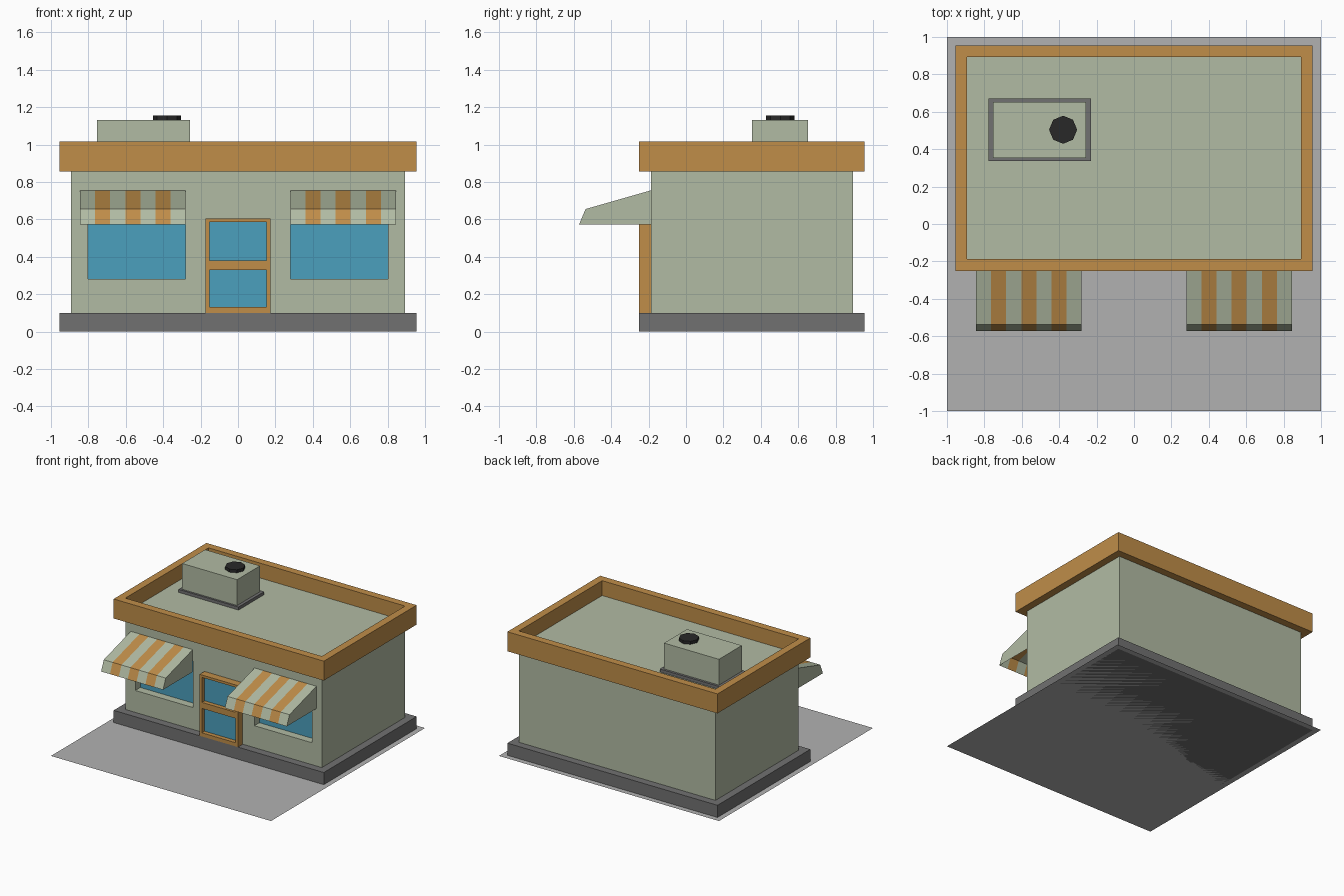
import bpy, bmesh

if "Cube" in bpy.data.objects:
    bpy.data.objects.remove(bpy.data.objects["Cube"])


def material(name, r, g, b):
    """Material from 0-255 display values, stored as linear colour."""
    m = bpy.data.materials.new(name)
    m.diffuse_color = [(c / 255) ** 2.2 for c in (r, g, b)] + [1]
    m.use_nodes = True
    m.node_tree.nodes["Principled BSDF"].inputs["Base Color"].default_value = m.diffuse_color
    return m


GREEN = material("sage_green", 176, 186, 162)
ORANGE = material("warm_orange", 190, 140, 74)
BLUE = material("window_blue", 76, 158, 188)
DARK = material("dark_grey", 112, 112, 112)
PALE = material("pavement_grey", 176, 176, 176)
BLACK = material("vent_black", 45, 45, 45)


def finish(name, bm, *mats):
    mesh = bpy.data.meshes.new(name)
    bm.to_mesh(mesh)
    bm.free()
    for m in mats:
        mesh.materials.append(m)
    ob = bpy.data.objects.new(name, mesh)
    bpy.context.collection.objects.link(ob)
    return ob


def box(name, x, y, z, *mats):
    """Box from (min, max) ranges on each axis."""
    bm = bmesh.new()
    bmesh.ops.create_cube(bm, size=1)
    for v in bm.verts:
        v.co = [r[c > 0] for r, c in zip((x, y, z), v.co)]
    return finish(name, bm, *mats)


def carve(ob, x, y, z):
    """Cut a box-shaped opening out of an object."""
    cutter = box("cutter", x, y, z)
    cutter.hide_render = True
    mod = ob.modifiers.new("opening", 'BOOLEAN')
    mod.operation = 'DIFFERENCE'
    mod.solver = 'EXACT'
    mod.object = cutter
    bpy.context.view_layer.objects.active = ob
    bpy.ops.object.modifier_apply(modifier=mod.name)
    bpy.data.objects.remove(cutter)


def mirror_x(ob):
    ob.modifiers.new("mirror", 'MIRROR').use_axis[0] = True


FRONT, BACK = -0.187, 0.893   # wall faces
LIP_F, LIP_B = -0.25, 0.955   # plinth and parapet faces

# Pavement sheet
bm = bmesh.new()
bmesh.ops.create_grid(bm, x_segments=1, y_segments=1, size=1)
finish("pavement", bm, PALE)

# Plinth, walls with flat roof, parapet ring
box("plinth", (-0.955, 0.955), (LIP_F, LIP_B), (0, 0.1), DARK)
walls = box("walls", (-0.893, 0.893), (FRONT, BACK), (0.1, 0.893), GREEN)
parapet = box("parapet", (-0.955, 0.955), (LIP_F, LIP_B), (0.855, 1.015), ORANGE)
carve(parapet, (-0.893, 0.893), (FRONT, BACK), (0.7, 1.2))

# Recessed shop windows
for x in ((-0.803, -0.28), (0.28, 0.803)):
    carve(walls, x, (-0.4, FRONT + 0.075), (0.28, 0.66))
mirror_x(box("window_glass", (0.28, 0.803), (FRONT + 0.065, FRONT + 0.075),
             (0.28, 0.66), BLUE))

# Door frame with two recessed panes
door = box("door_frame", (-0.174, 0.174), (LIP_F, FRONT), (0.1, 0.605), ORANGE)
for i, z in enumerate(((0.13, 0.33), (0.38, 0.585))):
    carve(door, (-0.153, 0.153), (-0.4, LIP_F + 0.045), z)
    box(f"door_glass_{i + 1}", (-0.153, 0.153), (LIP_F + 0.035, LIP_F + 0.045), z, BLUE)

# Striped awnings: open underneath, with solid side cheeks
profile = [(FRONT, 0.755), (-0.537, 0.655), (-0.572, 0.572)]
STRIPES, X0, X1 = 7, 0.281, 0.844
bm = bmesh.new()
rows = []
for i in range(STRIPES + 1):
    x = X0 + (X1 - X0) * i / STRIPES
    rows.append([bm.verts.new((x, y, z)) for y, z in profile])
for i in range(STRIPES):
    a, b = rows[i], rows[i + 1]
    for j in range(2):
        bm.faces.new((a[j], a[j + 1], b[j + 1], b[j])).material_index = i % 2
for row, x in ((rows[0][::-1], X0), (rows[-1], X1)):
    foot = bm.verts.new((x, FRONT, 0.572))
    bm.faces.new(row + [foot])
bmesh.ops.recalc_face_normals(bm, faces=bm.faces)
mirror_x(finish("awning", bm, GREEN, ORANGE))

# Rooftop air unit with curb and octagonal vent
box("roof_unit_curb", (-0.777, -0.231), (0.337, 0.67), (0.89, 0.918), DARK)
box("roof_unit", (-0.755, -0.256), (0.353, 0.651), (0.918, 1.13), GREEN)
bpy.ops.mesh.primitive_cylinder_add(vertices=8, radius=0.075, depth=0.026,
                                    location=(-0.379, 0.504, 1.142))
vent = bpy.context.object
vent.name = "roof_vent"
vent.data.materials.append(BLACK)
